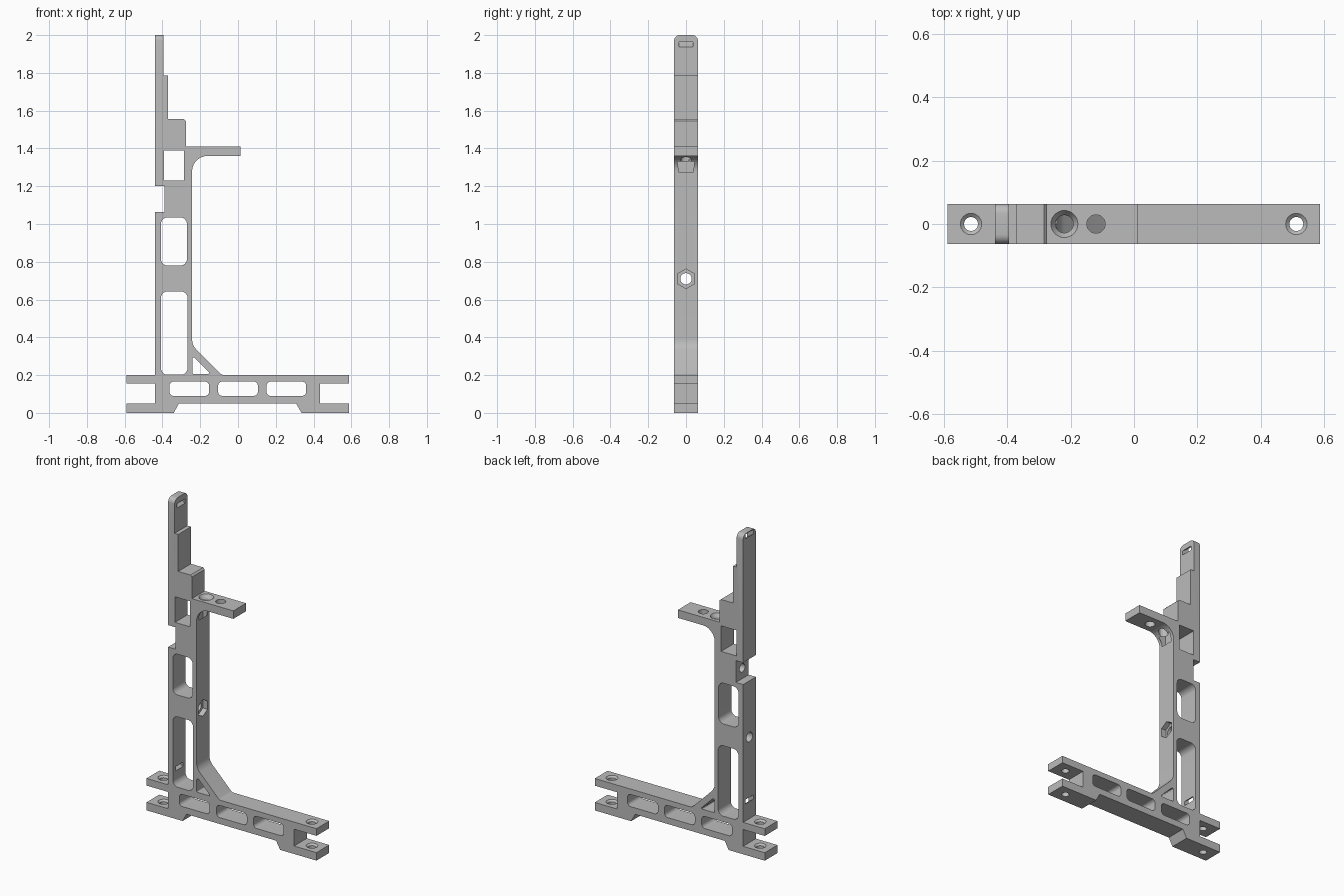
import bpy, bmesh, math
from mathutils import Vector, Matrix

if "Cube" in bpy.data.objects:
    bpy.data.objects.remove(bpy.data.objects["Cube"])

HALF = 0.063  # half thickness of the frame

grey = bpy.data.materials.new("plain_grey")
grey.use_nodes = True
grey.diffuse_color = (0.5, 0.5, 0.5, 1)
grey.node_tree.nodes["Principled BSDF"].inputs["Base Color"].default_value = (0.5, 0.5, 0.5, 1)


def rounded(points, steps=6):
    """Replace each (x, z, radius) corner with a tangent arc."""
    out = []
    for i, (x, z, *r) in enumerate(points):
        p = Vector((x, z))
        if not r:
            out.append(p)
            continue
        a = (Vector(points[i - 1][:2]) - p).normalized()
        b = (Vector(points[(i + 1) % len(points)][:2]) - p).normalized()
        half = a.angle(b) / 2
        centre = p + (a + b).normalized() * (r[0] / math.sin(half))
        reach = r[0] / math.tan(half)
        start = (p + a * reach - centre).normalized()
        end = (p + b * reach - centre).normalized()
        out += [centre + start.lerp(end, k / steps).normalized() * r[0] for k in range(steps + 1)]
    return out


def make_object(name, bm):
    bmesh.ops.recalc_face_normals(bm, faces=bm.faces)
    mesh = bpy.data.meshes.new(name)
    bm.to_mesh(mesh)
    bm.free()
    mesh.materials.append(grey)
    obj = bpy.data.objects.new(name, mesh)
    bpy.context.collection.objects.link(obj)
    return obj


def plate(points, half):
    """Extrude a front profile through the thickness."""
    bm = bmesh.new()
    face = bm.faces.new([bm.verts.new((p.x, -half, p.y)) for p in rounded(points)])
    ext = bmesh.ops.extrude_face_region(bm, geom=[face])
    bmesh.ops.translate(bm, vec=(0, 2 * half, 0),
                        verts=[v for v in ext["geom"] if isinstance(v, bmesh.types.BMVert)])
    return bm


cutters = []


def window(points):
    cutters.append(make_object("window_cutter", plate(points, HALF * 2)))


def box_window(x0, x1, z0, z1, r):
    window([(x0, z0, r), (x1, z0, r), (x1, z1, r), (x0, z1, r)])


def drill(centre, r1, depth, r2=None, along_x=False, sides=32):
    bm = bmesh.new()
    bmesh.ops.create_cone(bm, cap_ends=True, segments=sides, radius1=r1,
                          radius2=r1 if r2 is None else r2, depth=depth)
    if along_x:
        # Quarter turn keeps a corner of a hexagon pointing sideways
        bm.transform(Matrix.Rotation(math.pi / 2, 4, "Y") @ Matrix.Rotation(math.pi / 2, 4, "Z"))
    bm.transform(Matrix.Translation(centre))
    cutters.append(make_object("drill_cutter", bm))


def tie_slot(x, z):
    """Sloping slot for a strap."""
    bm = bmesh.new()
    bmesh.ops.create_cube(bm, size=1)
    bm.transform(Matrix.Translation((x, 0, z)) @ Matrix.Rotation(math.radians(35), 4, "Y")
                 @ Matrix.Diagonal((0.12, 0.075, 0.022, 1)))
    cutters.append(make_object("slot_cutter", bm))


# Outline of base, column, stepped top and arm
outline = [
    (-0.59, 0), (-0.34, 0), (-0.313, 0.05), (0.308, 0.05), (0.336, 0), (0.588, 0),
    (0.588, 0.05), (0.433, 0.05), (0.433, 0.155), (0.588, 0.155), (0.588, 0.2),
    (-0.085, 0.2, 0.03), (-0.243, 0.358, 0.08),
    (-0.243, 1.36, 0.08), (0.012, 1.36), (0.012, 1.41), (-0.275, 1.41),
    (-0.275, 1.545), (-0.285, 1.555), (-0.37, 1.555), (-0.37, 1.787), (-0.395, 1.787),
    (-0.395, 2), (-0.44, 2), (-0.44, 1.2), (-0.39, 1.2), (-0.39, 1.063), (-0.44, 1.063),
    (-0.44, 0.2), (-0.59, 0.2), (-0.59, 0.155), (-0.44, 0.155), (-0.44, 0.05), (-0.59, 0.05),
]
bm = plate(outline, HALF)
tip = [e for e in bm.edges if all(v.co.z > 1.99 for v in e.verts)
       and abs(e.verts[0].co.y - e.verts[1].co.y) < 0.01]
bmesh.ops.bevel(bm, geom=tip, offset=0.03, segments=6, profile=0.5, affect="EDGES")
frame = make_object("stand_frame", bm)

# Column windows, gusset opening and base slots
box_window(-0.393, -0.287, 1.23, 1.39, 0.002)
box_window(-0.408, -0.27, 0.78, 1.035, 0.035)
box_window(-0.408, -0.267, 0.202, 0.643, 0.035)
window([(-0.242, 0.207, 0.005), (-0.145, 0.207, 0.005), (-0.225, 0.287, 0.012), (-0.242, 0.304, 0.008)])
for x in (-0.258, 0, 0.256):
    box_window(x - 0.105, x + 0.105, 0.09, 0.166, 0.022)

# Fork holes with chamfered rims
for x in (-0.515, 0.513):
    drill((x, 0, 0.1), 0.022, 0.4)
    for top in (0.2, 0.05):
        drill((x, 0, top - 0.005), 0.02, 0.014, 0.036)

# Arm holes, with a chamfer above and a clearance bore below the large one
drill((-0.22, 0, 1.37), 0.028, 0.18)
drill((-0.22, 0, 1.399), 0.027, 0.026, 0.044)
drill((-0.22, 0, 1.303), 0.046, 0.056)
drill((-0.12, 0, 1.385), 0.029, 0.2)

# Cross hole with hexagonal nut pocket, and blind hole in the notch
drill((-0.34, 0, 0.71), 0.03, 0.4, along_x=True)
drill((-0.245, 0, 0.71), 0.052, 0.06, along_x=True, sides=6)
drill((-0.37, 0, 1.13), 0.026, 0.14, along_x=True)

# Strap slots
tie_slot(-0.418, 1.966)
tie_slot(-0.425, 0.31)

# Apply every cut, then drop the cutters
bpy.context.view_layer.objects.active = frame
for cutter in cutters:
    cutter.hide_render = True
    mod = frame.modifiers.new("cut", "BOOLEAN")
    mod.operation, mod.solver, mod.object = "DIFFERENCE", "EXACT", cutter
    bpy.ops.object.modifier_apply(modifier=mod.name)
    bpy.data.objects.remove(cutter)

bpy.ops.object.select_all(action="DESELECT")
frame.select_set(True)
bpy.ops.object.shade_smooth_by_angle(angle=math.radians(25))
